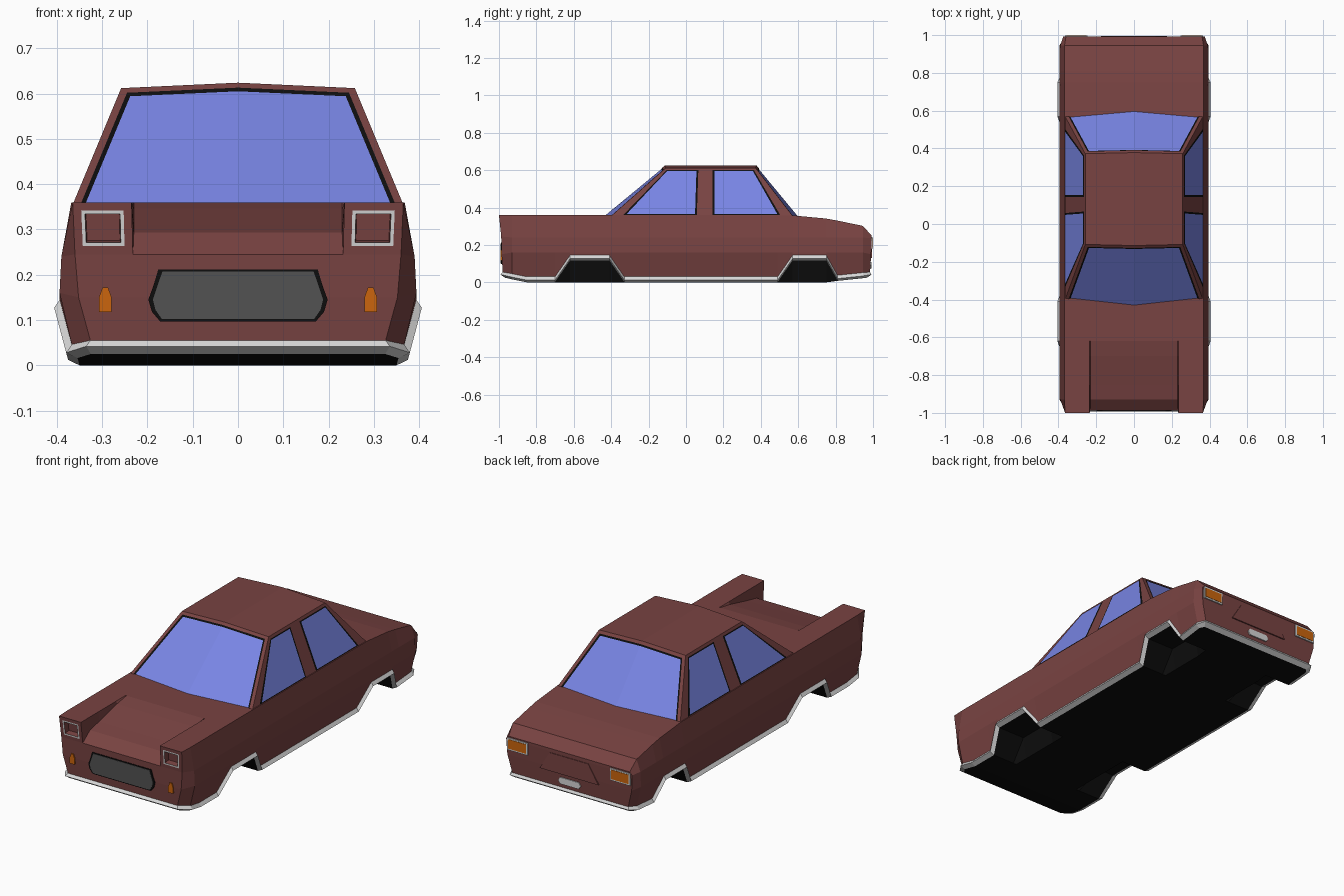
import bpy, bmesh
from mathutils import Vector

if "Cube" in bpy.data.objects:
    bpy.data.objects.remove(bpy.data.objects["Cube"])


def material(name, rgb):
    m = bpy.data.materials.new(name)
    m.diffuse_color = (*rgb, 1)
    m.use_nodes = True
    m.node_tree.nodes["Principled BSDF"].inputs["Base Color"].default_value = m.diffuse_color
    return m


MAROON = material("maroon paint", (0.19, 0.056, 0.054))
GREY = material("light grey trim", (0.68, 0.68, 0.68))
BLACK = material("black", (0.004, 0.004, 0.004))
GLASS = material("blue glass", (0.19, 0.235, 0.78))
GRILLE = material("dark grey mesh", (0.085, 0.085, 0.085))
ORANGE = material("orange lens", (0.60, 0.13, 0.004))


def finish(bm, name, mats, normals=True):
    bmesh.ops.remove_doubles(bm, verts=bm.verts, dist=0.0005)
    if normals:
        bmesh.ops.recalc_face_normals(bm, faces=bm.faces)
    me = bpy.data.meshes.new(name)
    bm.to_mesh(me)
    bm.free()
    for m in mats:
        me.materials.append(m)
    ob = bpy.data.objects.new(name, me)
    bpy.context.collection.objects.link(ob)
    return ob


def plate(name, pts, y0, y1, mat):
    """Thin prism: (x, z) outline extruded from y0 to y1."""
    bm = bmesh.new()
    f = bm.faces.new([bm.verts.new((x, y0, z)) for x, z in pts])
    g = bmesh.ops.extrude_face_region(bm, geom=[f])["geom"]
    bmesh.ops.translate(bm, vec=(0, y1 - y0, 0),
                        verts=[v for v in g if isinstance(v, bmesh.types.BMVert)])
    return finish(bm, name, [mat])


def rect(x0, x1, z0, z1):
    return [(x0, z0), (x1, z0), (x1, z1), (x0, z1)]


def both(half):
    return half + [(-x, z) for x, z in reversed(half)]


# ---- Body: half cross-sections lofted along the length, mirrored ----
def edge_x(z):
    return 0.355 + 0.04 * min(1, z / 0.15)


def section(y, zt, zr, zb):
    zf = zb if zb < 0.05 else 0.0
    return [Vector(p) for p in (
        (0, y, zr), (0.23, y, zr), (0.235, y, zt), (0.368, y, zt),
        (0.39, y, 0.24), (0.394, y, 0.16), (edge_x(zb + 0.03), y, zb + 0.03),
        (edge_x(zb + 0.012) + 0.017, y, zb + 0.012), (edge_x(zb) - 0.005, y, zb),
        (0.22, y, zb), (0.2, y, zf), (0, y, zf))]


def end_section(xs, ys, zs):
    return [Vector(p) for p in zip(xs, ys, zs)]


front = end_section(
    (0, .232, .235, .365, .36, .352, .326, .335, .325, .22, .2, 0),
    (-.988, -.988, -1, -1, -.988, -.986, -.98, -.992, -.968, -.968, -.968, -.968),
    (.245, .245, .36, .36, .245, .15, .055, .042, .025, .025, .025, .025))
rear = end_section(
    (0, .23, .235, .36, .375, .37, .345, .355, .34, .22, .2, 0),
    (.993, .993, .993, .993, .993, .99, .984, .992, .968, .968, .968, .968),
    (.25, .25, .25, .25, .235, .15, .055, .042, .025, .025, .025, .025))

stations = [front] + [section(*s) for s in (
    (-.93, .36, .293, .016), (-.85, .36, .31, 0), (-.70, .36, .346, 0),
    (-.62, .36, .36, .115), (-.41, .36, .36, .115), (-.33, .36, .36, 0),
    (.49, .358, .358, 0), (.57, .358, .358, .115), (.75, .341, .341, .115),
    (.81, .33, .33, .008), (.945, .302, .302, .022))] + [rear]

bm = bmesh.new()
grids = {}
for sx in (1, -1):
    grid = [[bm.verts.new((p.x * sx, p.y, p.z)) for p in st] for st in stations]
    grids[sx] = grid
    for a, b in zip(grid, grid[1:]):
        for i in range(11):
            f = bm.faces.new((a[i], b[i], b[i + 1], a[i + 1]))
            f.material_index = 2 if i >= 8 else (1 if i >= 6 else 0)
# nose and tail caps
for end in (0, -1):
    r, l = grids[1][end], grids[-1][end]
    for s in (r, l):
        bm.faces.new((s[1], s[2], s[3], s[4]))
    if end:
        bm.faces.new((r[1], r[4], l[4], l[1]))
        bm.faces.new((r[4], r[5], l[5], l[4]))
    else:
        bm.faces.new((r[1], r[4], r[5], l[5], l[4], l[1]))
    for i in (5, 6, 7):
        f = bm.faces.new((r[i], r[i + 1], l[i + 1], l[i]))
        f.material_index = 0 if i == 5 else 1
bmesh.ops.remove_doubles(bm, verts=bm.verts, dist=0.0005)
bmesh.ops.recalc_face_normals(bm, faces=bm.faces)
# recessed headlight sockets with grey surrounds
pods = [f for f in bm.faces if f.normal.y < -0.7
        and f.calc_center_median().z > 0.27 and abs(f.calc_center_median().x) > 0.23]
bmesh.ops.inset_individual(bm, faces=pods, thickness=0.018, use_even_offset=True)
ring = bmesh.ops.inset_individual(bm, faces=pods, thickness=0.008, use_even_offset=True)["faces"]
for f in ring:
    if f not in pods:
        f.material_index = 1
bmesh.ops.inset_individual(bm, faces=pods, thickness=0.002, depth=-0.03, use_even_offset=True)
finish(bm, "body", [MAROON, GREY, BLACK], normals=False)

# ---- Cabin: tapered greenhouse with inset front and rear screens ----
bm = bmesh.new()
base = [bm.verts.new(p) for p in (
    (.365, -.40, .355), (.365, .57, .355), (0, .60, .355),
    (-.365, .57, .355), (-.365, -.40, .355), (0, -.44, .355))]
top = [bm.verts.new(p) for p in (
    (.258, -.108, .612), (.258, .372, .612), (0, .378, .624),
    (-.258, .372, .612), (-.258, -.108, .612), (0, -.114, .624))]
walls = []
for i in range(6):
    j = (i + 1) % 6
    walls.append(bm.faces.new((base[i], base[j], top[j], top[i])))
bm.faces.new((top[0], top[1], top[2], top[5]))
bm.faces.new((top[5], top[2], top[3], top[4]))
bmesh.ops.recalc_face_normals(bm, faces=bm.faces)
for pair in ((walls[1], walls[2]), (walls[4], walls[5])):
    bmesh.ops.inset_region(bm, faces=list(pair), thickness=0.017, use_even_offset=True)
    seal = bmesh.ops.inset_region(bm, faces=list(pair), thickness=0.009,
                                  depth=-0.003, use_even_offset=True)["faces"]
    for f in seal:
        f.material_index = 1
    for f in pair:
        f.material_index = 2
finish(bm, "cabin", [MAROON, BLACK, GLASS], normals=False)


# ---- Side windows: black seal with glass pane, lying on the cabin sides ----
def side_pane(name, pts, lift, mat):
    bm = bmesh.new()
    for sx in (1, -1):
        vs = [bm.verts.new((sx * (0.365 - (z - 0.355) * 0.107 / 0.257 + lift), y, z))
              for y, z in pts]
        f = bm.faces.new(vs if sx > 0 else vs[::-1])
        f.normal_update()
    finish(bm, name, [mat], normals=False)


for name, pts in (
        ("front_side_window", [(-.335, .361), (.058, .361), (.066, .60), (-.103, .60)]),
        ("rear_side_window", [(.143, .361), (.503, .361), (.363, .60), (.143, .60)])):
    cy = sum(p[0] for p in pts) / 4
    cz = sum(p[1] for p in pts) / 4
    inner = [(cy + (y - cy) * 0.93, cz + (z - cz) * 0.96) for y, z in pts]
    side_pane(name + "_seal", pts, 0.002, BLACK)
    side_pane(name + "_glass", inner, 0.004, GLASS)

# ---- Nose details ----
plate("grille_surround", both([(.172, .097), (.19, .118), (.198, .145), (.187, .175), (.176, .212)]),
      -.984, -.990, BLACK)
plate("grille", both([(.168, .102), (.182, .122), (.188, .145), (.178, .175), (.167, .207)]),
      -.985, -.992, GRILLE)
for s, side in ((1, "left"), (-1, "right")):
    plate(side + "_indicator", [(s * x, z) for x, z in (
        (.279, .118), (.307, .118), (.307, .15), (.299, .172), (.287, .172), (.279, .15))],
        -.983, -.992, ORANGE)
    # ---- Tail details ----
    plate(side + "_tail_light_frame", rect(*sorted((s * .245, s * .366)), .178, .243),
          .989, .998, GREY)
    plate(side + "_tail_light", rect(*sorted((s * .253, s * .358)), .186, .236),
          .991, 1.0, ORANGE)
plate("tail_panel", both([(.175, .13), (.115, .228)]), .988, .9955, MAROON)
plate("number_plate", both([(.055, .075), (.067, .092), (.055, .11)]), .984, .992, GREY)
